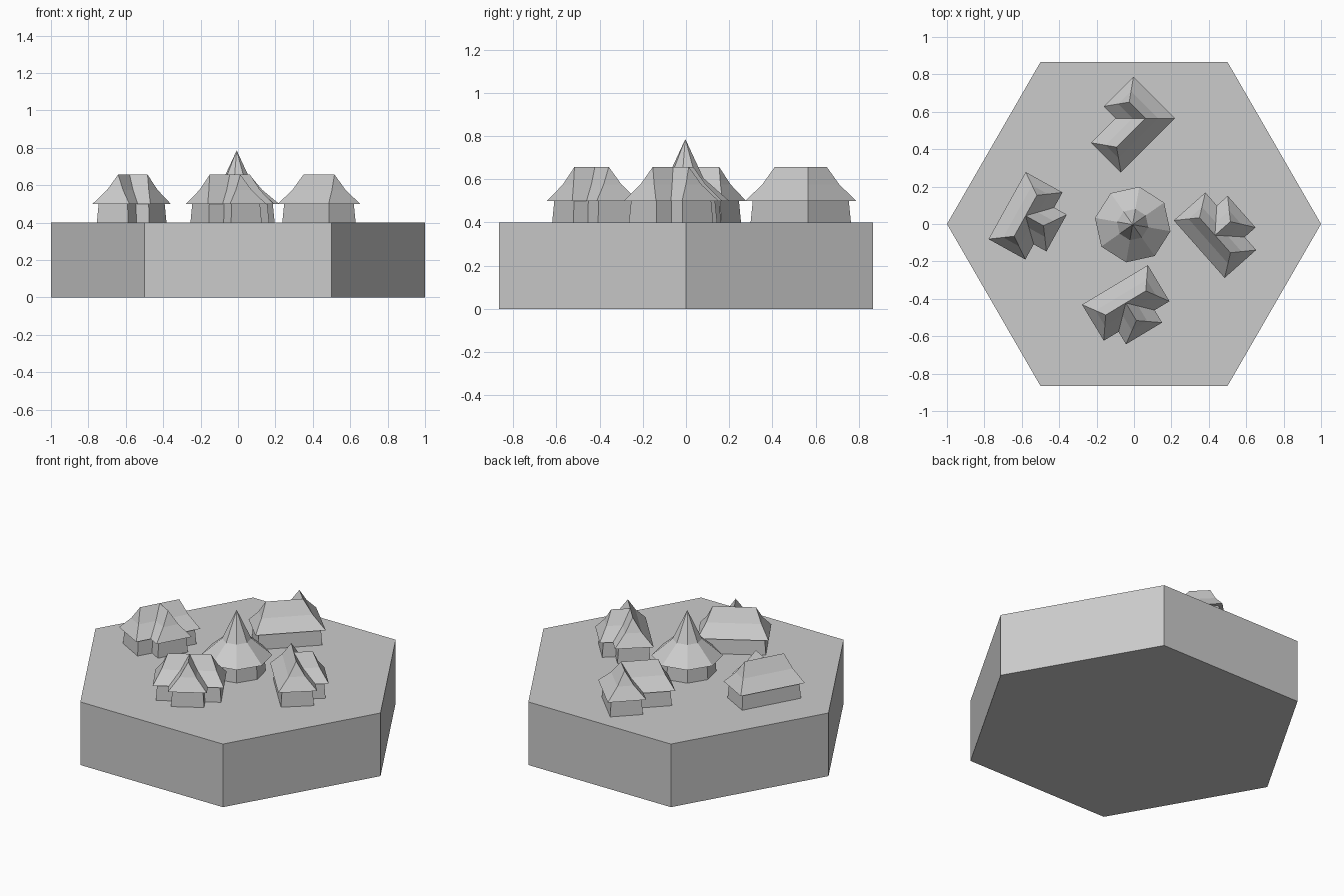
import bpy, bmesh, math
from mathutils import Matrix, Vector

cube = bpy.data.objects.get("Cube")
if cube:
    bpy.data.objects.remove(cube, do_unlink=True)

stone = bpy.data.materials.new("plain_grey")
stone.use_nodes = True
grey = (0.6, 0.6, 0.6, 1)
stone.diffuse_color = grey
stone.node_tree.nodes["Principled BSDF"].inputs["Base Color"].default_value = grey

GROUND, EAVE, BEND, RIDGE = 0.4, 0.5, 0.575, 0.657
WIDTH, LENGTH, REACH, HIP = 0.225, 0.41, 0.19, 0.08


def loft(name, rings, origin=(0, 0), angle=0):
    """Closed flat-faced solid through a stack of rings of points."""
    bm = bmesh.new()
    rows = [[bm.verts.new(p) for p in ring] for ring in rings]
    n = len(rows[0])
    for low, high in zip(rows, rows[1:]):
        for i in range(n):
            j = (i + 1) % n
            bm.faces.new((low[i], low[j], high[j], high[i]))
    bm.faces.new(rows[0][::-1])
    bm.faces.new(rows[-1])
    bmesh.ops.remove_doubles(bm, verts=bm.verts, dist=0.0005)
    bmesh.ops.recalc_face_normals(bm, faces=bm.faces)
    bm.transform(Matrix.Translation(Vector((*origin, 0)))
                 @ Matrix.Rotation(math.radians(angle), 4, "Z"))
    mesh = bpy.data.meshes.new(name)
    bm.to_mesh(mesh)
    bm.free()
    mesh.materials.append(stone)
    obj = bpy.data.objects.new(name, mesh)
    bpy.context.collection.objects.link(obj)
    return obj


def polygon(n, r, z):
    return [(r * math.cos(math.tau * i / n), r * math.sin(math.tau * i / n), z)
            for i in range(n)]


def rect(x0, x1, y0, y1, z):
    return [(x0, y0, z), (x1, y0, z), (x1, y1, z), (x0, y1, z)]


def house_wing(name, x0, x1, y0, y1, hip0, hip1, origin, angle):
    """Tapered walls under a flared hip roof whose ridge runs along x."""
    def wall(d, z):
        return rect(x0 + d, x1 - d, y0 + d, y1 - d, z)

    def roof(t, z):
        h = (y1 - y0) / 2 * t
        return rect(x0 + hip0 * t, x1 - hip1 * t, y0 + h, y1 - h, z)

    loft(name + "_walls", [wall(0.017, GROUND), wall(0.024, EAVE)], origin, angle)
    loft(name + "_roof", [roof(0, EAVE), roof(0.57, BEND), roof(1, RIDGE)],
         origin, angle)


def t_house(name, centre, angle):
    """Main wing with a short wing facing the given angle."""
    house_wing(name + "_main", -LENGTH / 2, LENGTH / 2, -WIDTH / 2, WIDTH / 2,
               HIP, HIP, centre, angle + 90)
    house_wing(name + "_wing", 0, REACH, -WIDTH / 2, WIDTH / 2,
               0, HIP, centre, angle)


# Hexagonal ground slab
loft("ground_slab", [polygon(6, 1, 0), polygon(6, 1, GROUND)])

# T-shaped houses
t_house("right_house", (-0.58, 0.044), -29)
t_house("front_house", (-0.044, -0.422), -59)
t_house("left_house", (0.433, -0.06), 41.5)

# L-shaped house, two wings meeting at a mitred outer corner
corner = (0.22, 0.565)
house_wing("back_house_long", 0, LENGTH, -WIDTH, 0, WIDTH / 2, HIP, corner, 225)
house_wing("back_house_short", 0, 0.315, 0, WIDTH, WIDTH / 2, HIP, corner, 135)

# Central eight-sided pavilion with a flared spire
middle = (-0.007, -0.003)
loft("pavilion_walls", [polygon(8, 0.167, GROUND), polygon(8, 0.16, EAVE)],
     middle, -10)
loft("pavilion_roof", [polygon(8, 0.205, EAVE), polygon(8, 0.085, 0.605),
                       polygon(8, 0.0005, 0.785)], middle, -10)
